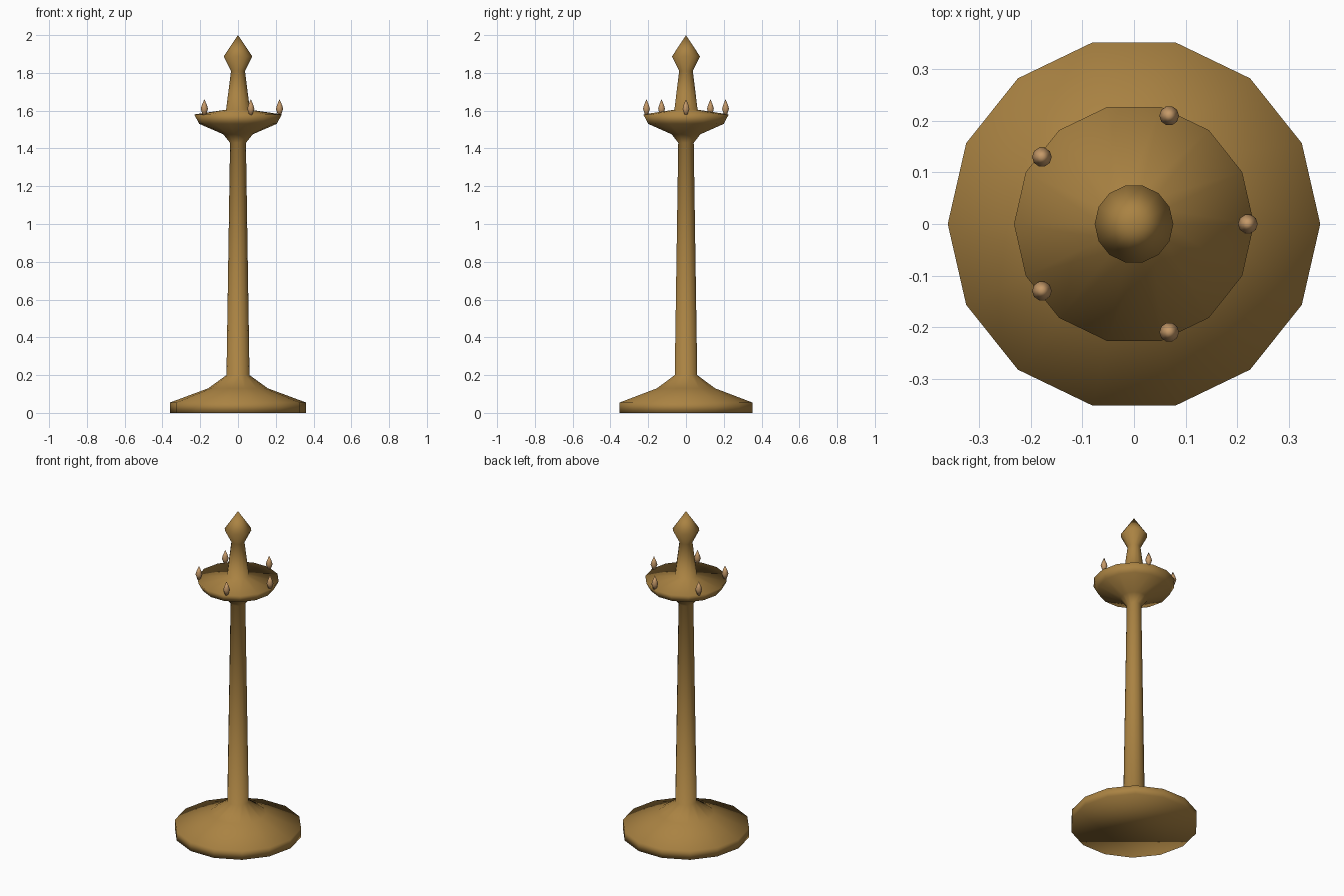
import bpy
import bmesh
import math

if "Cube" in bpy.data.objects:
    bpy.data.objects.remove(bpy.data.objects["Cube"])


def material(name, rgb):
    m = bpy.data.materials.new(name)
    m.diffuse_color = (*rgb, 1.0)
    m.use_nodes = True
    m.node_tree.nodes["Principled BSDF"].inputs["Base Color"].default_value = m.diffuse_color
    return m


def lathe(name, profile, sides, mat, location=(0, 0, 0)):
    """Revolve a bottom-to-top (radius, z) profile; radius 0 closes to a point."""
    bm = bmesh.new()
    rings = []
    for r, z in profile:
        if r == 0:
            rings.append([bm.verts.new((0, 0, z))] * sides)
        else:
            rings.append([bm.verts.new((r * math.cos(math.tau * i / sides),
                                        r * math.sin(math.tau * i / sides), z))
                          for i in range(sides)])
    for low, high in zip(rings, rings[1:]):
        for i in range(sides):
            j = (i + 1) % sides
            corners = list(dict.fromkeys((low[i], low[j], high[j], high[i])))
            bm.faces.new(corners)
    bm.faces.new(list(reversed(rings[0])))  # flat underside
    for f in bm.faces:
        f.smooth = True
    bmesh.ops.recalc_face_normals(bm, faces=bm.faces[:])
    mesh = bpy.data.meshes.new(name)
    bm.to_mesh(mesh)
    bm.free()
    mesh.materials.append(mat)
    obj = bpy.data.objects.new(name, mesh)
    obj.location = location
    bpy.context.collection.objects.link(obj)
    return obj


brass = material("brass", (0.40, 0.225, 0.055))
flame_tan = material("flame_tan", (0.56, 0.32, 0.14))

# Stand: foot, tapering shaft, flared dish and pointed finial in one turning
lathe("candle_stand", [
    (0.36, 0.0), (0.36, 0.055), (0.158, 0.13), (0.061, 0.20),   # foot
    (0.042, 1.43), (0.078, 1.475), (0.205, 1.53), (0.232, 1.58),  # shaft, dish
    (0.063, 1.605), (0.037, 1.81), (0.076, 1.887), (0.0, 2.0),  # finial
], 14, brass)

# Ring of five small flames on the dish rim
for k in range(5):
    a = math.tau * k / 5
    lathe(f"flame_{k + 1}", [(0.008, 0.0), (0.019, 0.033), (0.014, 0.052), (0.0, 0.085)],
          10, flame_tan, (0.22 * math.cos(a), 0.22 * math.sin(a), 1.576))
